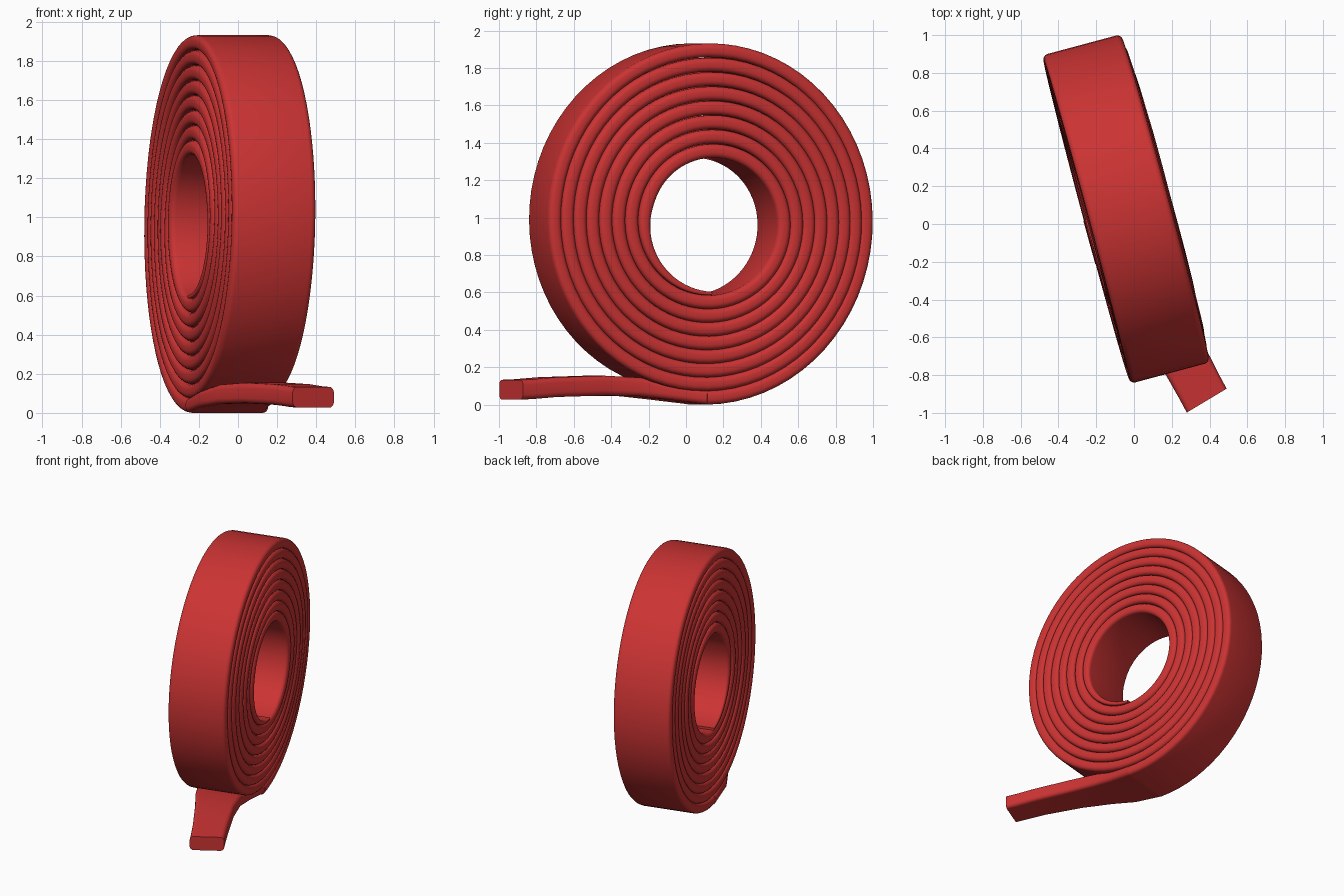
import bpy, bmesh
from math import sin, cos, pi, radians
from mathutils import Vector

cube = bpy.data.objects.get("Cube")
if cube:
    bpy.data.objects.remove(cube, do_unlink=True)

red = bpy.data.materials.new("red strap")
red.use_nodes = True
red.diffuse_color = (0.6, 0.033, 0.033, 1)
red.node_tree.nodes["Principled BSDF"].inputs["Base Color"].default_value = red.diffuse_color

UP = Vector((0, 0, 1))
YAW = radians(15)
AXIS = Vector((cos(YAW), sin(YAW), 0))      # roll axis, across the strap
SIDE = Vector((-sin(YAW), cos(YAW), 0))     # horizontal direction in the roll plane
TURNS, STEPS = 8, 72
R_IN, R_OUT = 0.31, 0.985
PITCH = (R_OUT - R_IN) / (TURNS + 1)


def section(centre, across, thick, half_w, half_t):
    """Rounded rectangle across the strap."""
    r = min(0.028, half_t * 0.8)
    pts = []
    for corner, (sx, sy) in enumerate([(1, 1), (-1, 1), (-1, -1), (1, -1)]):
        for k in range(5):
            a = (corner + k / 4) * pi / 2
            pts.append(centre + across * (sx * (half_w - r) + r * cos(a))
                       + thick * (sy * (half_t - r) + r * sin(a)))
    return pts


def sweep(name, sections):
    """Skin a row of sections and cap both ends."""
    bm = bmesh.new()
    rings = [[bm.verts.new(p) for p in s] for s in sections]
    n = len(rings[0])
    for a, b in zip(rings, rings[1:]):
        for i in range(n):
            j = (i + 1) % n
            bm.faces.new((a[i], a[j], b[j], b[i]))
    bm.faces.new(rings[0])
    bm.faces.new(rings[-1])
    bmesh.ops.recalc_face_normals(bm, faces=bm.faces)
    mesh = bpy.data.meshes.new(name)
    bm.to_mesh(mesh)
    bm.free()
    ob = bpy.data.objects.new(name, mesh)
    bpy.context.collection.objects.link(ob)
    mesh.materials.append(red)
    bpy.ops.object.select_all(action='DESELECT')
    ob.select_set(True)
    bpy.context.view_layer.objects.active = ob
    bpy.ops.object.shade_smooth_by_angle(angle=radians(45))
    return ob


# Rolled strap: a spiral from the hole out to the bottom of the roll
coil = []
for i in range(TURNS * STEPS + 1):
    turn = i / STEPS
    f = turn / TURNS
    a = turn * 2 * pi
    # the inner end tapers in over the first part of the first turn
    half_t = 0.49 * PITCH * min(1, 0.25 + turn * 2.5)
    r = R_IN + PITCH * (turn + 1) - half_t
    squash = 1 - 0.055 * f
    out = -SIDE * sin(a) - UP * cos(a)
    out_flat = SIDE * out.dot(SIDE) * squash + UP * out.z
    bulge = 0.012 * (1 - f ** 3)
    wobble = 0.004 * sin(a * 1.37) * (1 - f)
    lean = 0.015 * out.z * r
    centre = (Vector((-0.045, 0.08, 0.97 + 0.015 * f)) + out_flat * r
              - SIDE * 0.018 * f + AXIS * (bulge + wobble + lean))
    coil.append(section(centre, AXIS, out, 0.215 + bulge, half_t))
# spiral winds so that its outer end runs towards the front
sweep("rolled_strap", coil)

# Loose tail: leaves the bottom of the roll, narrows and turns aside
stations = [((-0.06, 0.07, 0.038), 15, 0.215, 0.037),
            ((-0.02, -0.15, 0.070), 18, 0.195, 0.042),
            ((0.04, -0.30, 0.095), 24, 0.165, 0.050),
            ((0.14, -0.49, 0.102), 28, 0.140, 0.053),
            ((0.28, -0.74, 0.094), 29, 0.126, 0.053),
            ((0.35, -0.87, 0.083), 31, 0.123, 0.053),
            ((0.385, -0.935, 0.080), 31, 0.123, 0.053)]
tail = []
for centre, angle, half_w, half_t in stations:
    across = Vector((cos(radians(angle)), sin(radians(angle)), 0))
    tail.append(section(Vector(centre), across, -UP, half_w, half_t))
sweep("loose_tail", tail)
